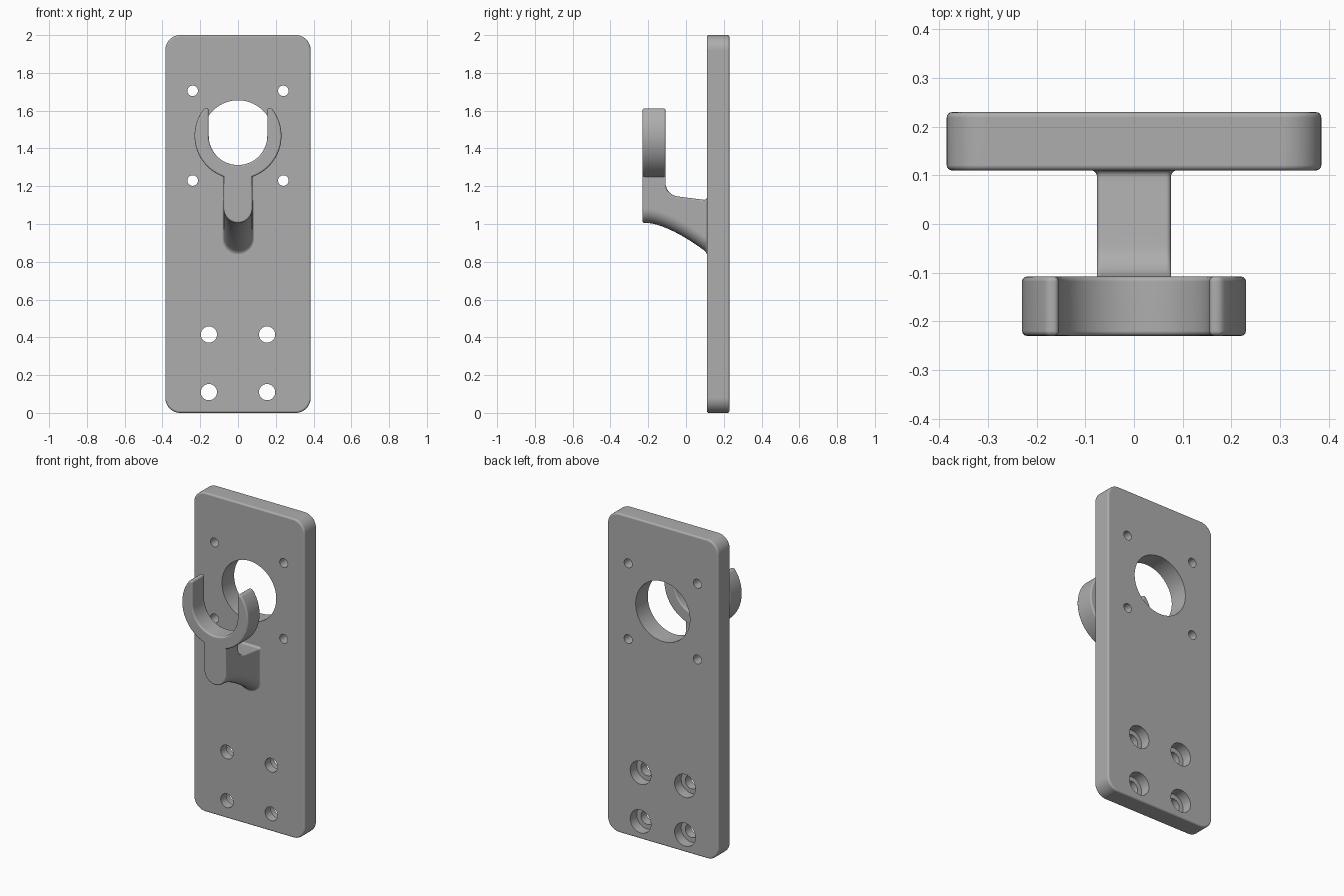
import bpy, bmesh
from math import sin, cos, pi, sqrt, asin, radians

cube = bpy.data.objects.get("Cube")
if cube:
    bpy.data.objects.remove(cube, do_unlink=True)

grey = bpy.data.materials.new("plain grey")
grey.use_nodes = True
COLOUR = (0.42, 0.42, 0.42, 1)
grey.diffuse_color = COLOUR
grey.node_tree.nodes["Principled BSDF"].inputs["Base Color"].default_value = COLOUR

HOLE_Z = 1.467          # height of the big opening and the cradle centre
FRONT, BACK = 0.11, 0.23  # plate faces


def new_object(name, bm):
    bmesh.ops.recalc_face_normals(bm, faces=bm.faces)
    mesh = bpy.data.meshes.new(name)
    bm.to_mesh(mesh)
    bm.free()
    mesh.materials.append(grey)
    obj = bpy.data.objects.new(name, mesh)
    bpy.context.collection.objects.link(obj)
    return obj


def arc(cx, cz, r, a0, a1, n):
    return [(cx + r * cos(a0 + (a1 - a0) * i / n),
             cz + r * sin(a0 + (a1 - a0) * i / n)) for i in range(n + 1)]


def prism(bm, outline, y0, y1):
    """Extrude an xz outline from y0 to y1."""
    a = [bm.verts.new((x, y0, z)) for x, z in outline]
    b = [bm.verts.new((x, y1, z)) for x, z in outline]
    bm.faces.new(a)
    bm.faces.new(b[::-1])
    n = len(a)
    for i in range(n):
        bm.faces.new((a[i], b[i], b[(i + 1) % n], a[(i + 1) % n]))


def activate(obj):
    bpy.ops.object.select_all(action='DESELECT')
    obj.select_set(True)
    bpy.context.view_layer.objects.active = obj


def apply_mod(obj, kind, **settings):
    mod = obj.modifiers.new(kind.lower(), kind)
    for key, value in settings.items():
        setattr(mod, key, value)
    activate(obj)
    bpy.ops.object.modifier_apply(modifier=mod.name)


def boolean(obj, other, operation):
    apply_mod(obj, 'BOOLEAN', object=other, operation=operation, solver='EXACT')
    bpy.data.objects.remove(other, do_unlink=True)


def round_rims(obj, width):
    apply_mod(obj, 'BEVEL', width=width, segments=4, limit_method='ANGLE',
              angle_limit=radians(40), use_clamp_overlap=False)


def finish(obj):
    activate(obj)
    bpy.ops.object.shade_smooth_by_angle(angle=radians(35))
    mod = obj.modifiers.new("weighted normals", 'WEIGHTED_NORMAL')
    mod.keep_sharp = True


def bores(name, holes, y0, y1):
    bm = bmesh.new()
    for x, z, r, n in holes:
        prism(bm, arc(x, z, r, 0, 2 * pi * (n - 1) / n, n - 1), y0, y1)
    obj = new_object(name, bm)
    obj.hide_render = True
    return obj


# Back plate with rounded corners
W, R = 0.385, 0.08
outline = []
for i, (cx, cz) in enumerate([(W - R, 2 - R), (R - W, 2 - R), (R - W, R), (W - R, R)]):
    outline += arc(cx, cz, R, i * pi / 2, (i + 1) * pi / 2, 12)
bm = bmesh.new()
prism(bm, outline, FRONT, BACK)
plate = new_object("back_plate", bm)
round_rims(plate, 0.011)

# Opening, small fixing holes and counterbored mounting holes
through = [(0, HOLE_Z, 0.188, 72)]
mounts = []
for side in (-1, 1):
    for z in (1.23, 1.705):
        through.append((side * 0.24, z, 0.028, 32))
    for z in (0.11, 0.415):
        through.append((side * 0.154, z, 0.043, 40))
        mounts.append((side * 0.154, z, 0.072, 40))
boolean(plate, bores("through_holes", through, 0, 0.4), 'DIFFERENCE')
boolean(plate, bores("counterbores", mounts, 0.165, 0.4), 'DIFFERENCE')
finish(plate)

# Open cradle: round outside, U-shaped inside
OUT, INN, TIP = 0.23, 0.155, 1.612
tip_angle = asin((TIP - HOLE_Z) / OUT)
outline = arc(0, HOLE_Z, OUT, tip_angle, -pi - tip_angle, 72)
outline += [(-INN, TIP)] + arc(0, HOLE_Z, INN, -pi, 0, 48) + [(INN, TIP)]
bm = bmesh.new()
prism(bm, outline, -0.23, -0.108)
cradle = new_object("cradle_arm", bm)
round_rims(cradle, 0.01)

# Arm: round-bottomed sections lofted from the stem back to the plate
HALF, EDGE = 0.076, 0.01


def underside(y):
    return 1.005 - 0.155 * max(0, (y + 0.2) / 0.31) ** 1.5


def section(y, top, grow):
    w = HALF + grow
    low = underside(y) - grow
    pts = arc(0, low + w, w, pi, 2 * pi, 24)
    pts += arc(w - EDGE, top - EDGE, EDGE, 0, pi / 2, 4)
    pts += arc(EDGE - w, top - EDGE, EDGE, pi / 2, pi, 4)
    return [(x, y, z) for x, z in pts]


rings = []
STEM_TOP = 1.265
for i in range(5):                      # rounded front rim
    a = i / 4 * pi / 2
    rings.append(section(-0.23 + EDGE * (1 - sin(a)), STEM_TOP, -EDGE * (1 - cos(a))))
rings.sort(key=lambda ring: ring[0][1])
for i in range(1, 7):                   # straight stem
    rings.append(section(-0.22 + 0.11 * i / 6, STEM_TOP, 0))
for i in range(0, 11):                  # fillet behind the stem
    a = i / 10 * pi / 2 * 0.95
    rings.append(section(-0.109 + 0.075 * (1 - cos(a)), 1.22 - 0.075 * sin(a), 0))
for i in range(1, 9):                   # sloping top
    y = -0.04 + 0.135 * i / 8
    rings.append(section(y, 1.145 - 0.017 * i / 8, 0))
for i in range(1, 6):                   # flare into the plate
    a = i / 5 * pi / 2
    flare = 0.014 * (1 - cos(a))
    rings.append(section(0.097 + 0.014 * sin(a), 1.128 + flare, flare))
bm = bmesh.new()
loops = [[bm.verts.new(p) for p in ring] for ring in rings]
for a, b in zip(loops, loops[1:]):
    for i in range(len(a)):
        j = (i + 1) % len(a)
        bm.faces.new((a[i], a[j], b[j], b[i]))
bm.faces.new(loops[0])
bm.faces.new(loops[-1])
arm = new_object("arm", bm)
boolean(cradle, arm, 'UNION')
finish(cradle)
